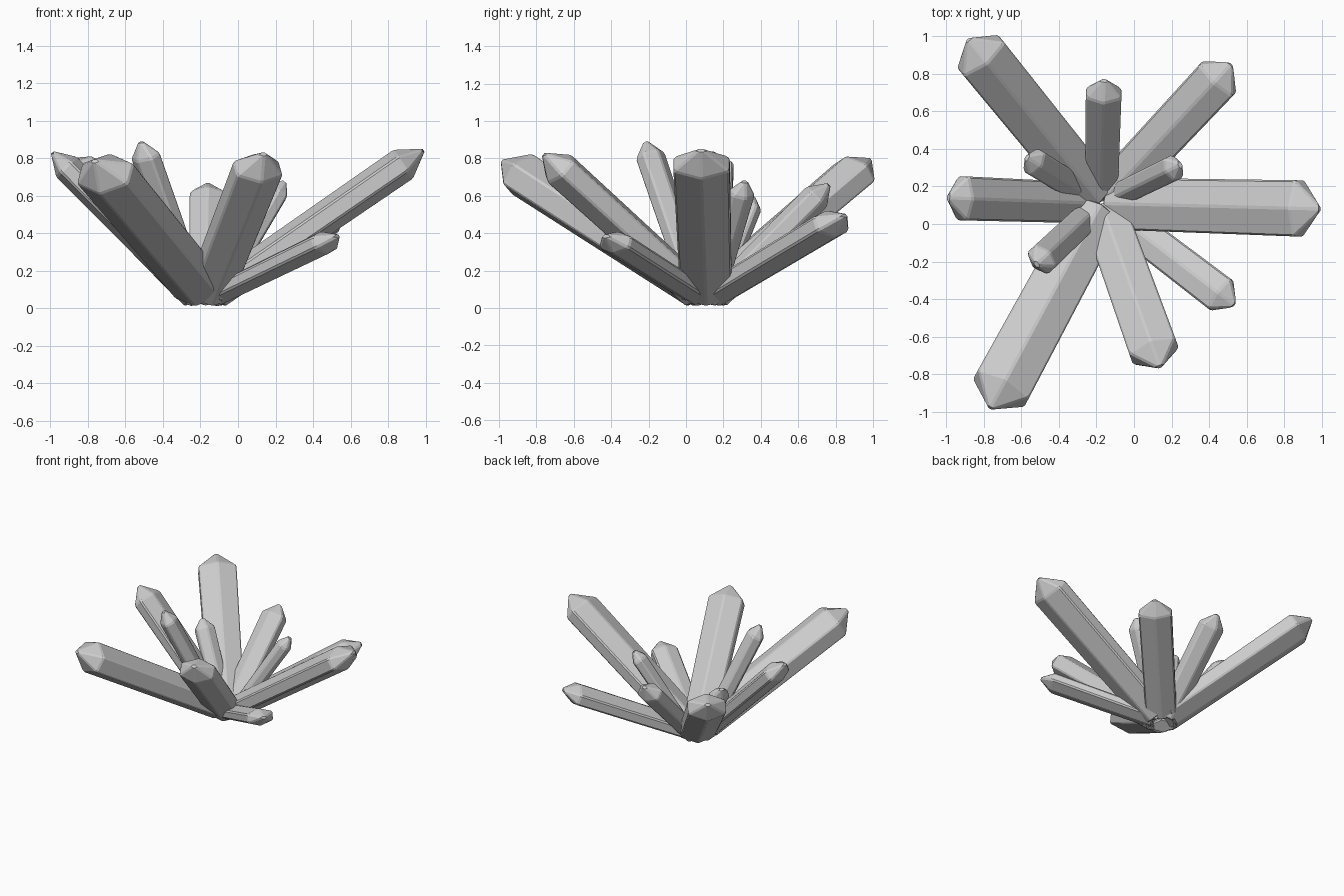
import bpy, bmesh, math
from mathutils import Vector

if "Cube" in bpy.data.objects:
    bpy.data.objects.remove(bpy.data.objects["Cube"])

CENTRE = Vector((-0.175, 0.11, 0))

# apex x, y, z, horizontal width, thickness
CRYSTALS = [
    (-0.89, 0.99, 0.80, 0.28, 0.21),
    (0.525, 0.86, 0.50, 0.245, 0.16),
    (-0.16, 0.775, 0.67, 0.19, 0.16),
    (-0.58, 0.36, 0.61, 0.145, 0.12),
    (0.255, 0.32, 0.69, 0.135, 0.12),
    (-1.00, 0.14, 0.84, 0.235, 0.16),
    (1.00, 0.08, 0.85, 0.30, 0.19),
    (-0.525, -0.22, 0.90, 0.16, 0.14),
    (-0.77, -0.99, 0.79, 0.31, 0.25),
    (0.14, -0.77, 0.83, 0.26, 0.20),
    (0.545, -0.44, 0.39, 0.20, 0.13),
]


def crystal(i, x, y, z, w, t):
    """Six-sided pointed prism growing out of the common base."""
    apex = Vector((x, y, z))
    flat = Vector((x, y, 0)) - CENTRE
    flat.normalize()
    base = CENTRE + flat * 0.055
    tilt = math.atan2(z - 0.1, (Vector((x, y, 0)) - base).length)
    base.z = 0.006 + t * 0.5 * 0.92 * math.cos(tilt)
    axis = (apex - base).normalized()
    side = Vector((-axis.y, axis.x, 0)).normalized()
    up = axis.cross(side)
    shoulder = apex - axis * (0.045 + 0.33 * w)

    bm = bmesh.new()
    section = [(0, .5), (.5, .25), (.5, -.25), (0, -.5), (-.5, -.25), (-.5, .25)]
    rings = []
    for c, s in ((base, 0.92), (shoulder, 1.0)):
        rings.append([bm.verts.new(c + side * (a * w * s) + up * (b * t * s))
                      for a, b in section])
    tip = bm.verts.new(apex + axis * 0.006)
    lo, hi = rings
    bm.faces.new(lo)
    for k in range(6):
        n = (k + 1) % 6
        bm.faces.new((lo[k], lo[n], hi[n], hi[k]))
        bm.faces.new((hi[k], hi[n], tip))
    bmesh.ops.recalc_face_normals(bm, faces=bm.faces)
    me = bpy.data.meshes.new(f"crystal_{i}")
    bm.to_mesh(me)
    bm.free()
    ob = bpy.data.objects.new(f"crystal_{i}", me)
    bpy.context.collection.objects.link(ob)
    # slightly worn edges
    bev = ob.modifiers.new("worn_edges", 'BEVEL')
    bev.width = 0.009
    bev.segments = 1
    bev.limit_method = 'ANGLE'
    bev.angle_limit = math.radians(15)


for i, c in enumerate(CRYSTALS, 1):
    crystal(i, *c)
